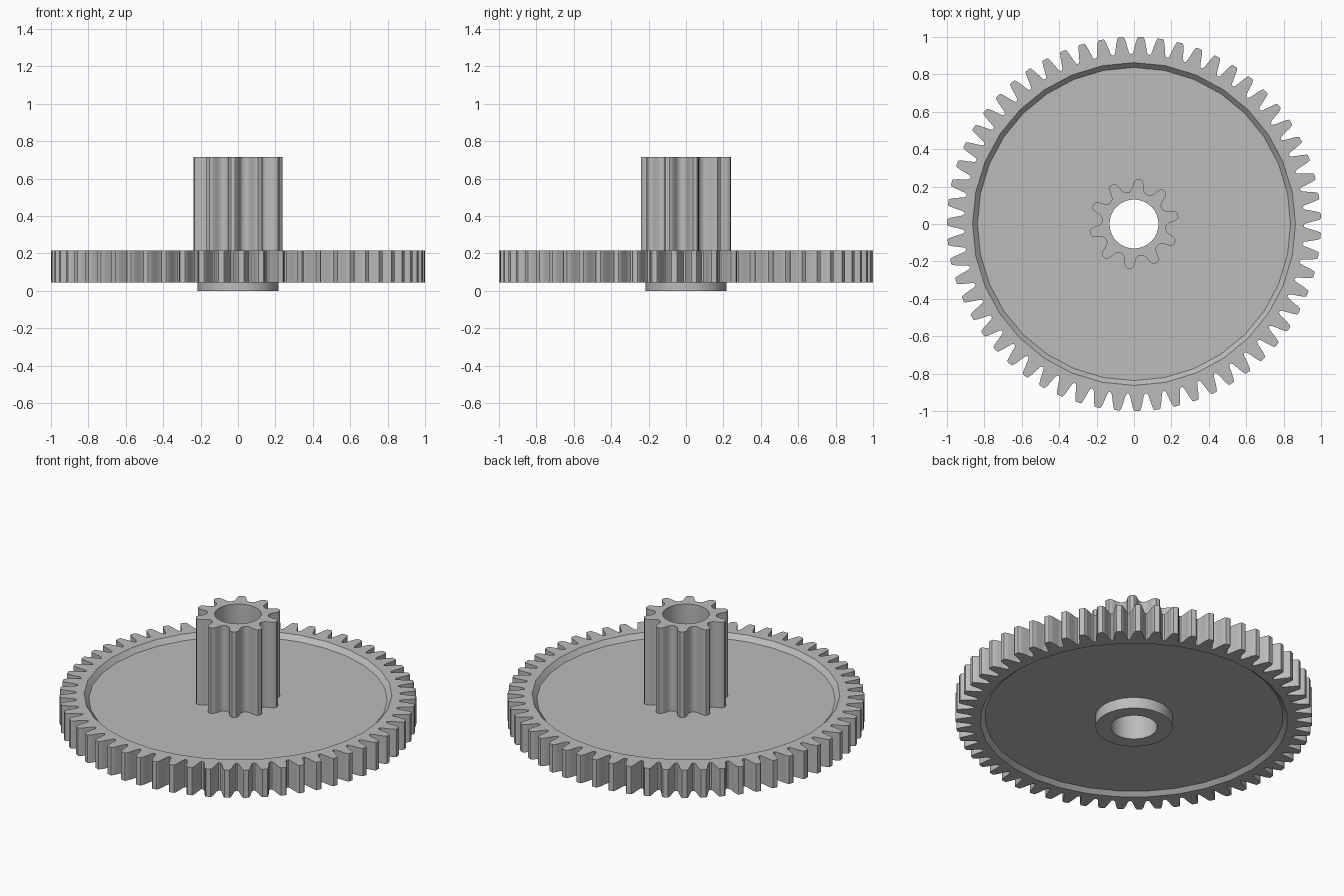
import bpy, bmesh, math

if "Cube" in bpy.data.objects:
    bpy.data.objects.remove(bpy.data.objects["Cube"])

grey = bpy.data.materials.new("light grey plastic")
grey.diffuse_color = (0.5, 0.5, 0.5, 1)
grey.use_nodes = True
grey.node_tree.nodes["Principled BSDF"].inputs["Base Color"].default_value = grey.diffuse_color
SIDES = 32
BORE = 0.131


def circle(r):
    return [(r, math.tau * i / SIDES) for i in range(SIDES)]


def teeth(count, phase, half):
    """Gear outline; half = (radius, part of pitch from tooth centre), root to tip."""
    pitch = math.tau / count
    prof = [(r, -f) for r, f in half] + [(r, f) for r, f in reversed(half)]
    return [(r, math.radians(phase) + (i + f) * pitch)
            for i in range(count) for r, f in prof]


def loop(bm, pts, z):
    vs = [bm.verts.new((r * math.cos(a), r * math.sin(a), z)) for r, a in pts]
    es = [bm.edges.new((vs[i - 1], vs[i])) for i in range(len(vs))]
    return vs, es


def walls(bm, a, b):
    for i in range(len(a)):
        bm.faces.new((a[i - 1], a[i], b[i], b[i - 1]))


def toothed_ring(bm, outline, inner, z0, z1):
    """Toothed wall with flat caps that leave a round opening; returns opening loops."""
    outer, openings = [], []
    for z in (z0, z1):
        ov, oe = loop(bm, outline, z)
        iv, ie = loop(bm, circle(inner), z)
        bmesh.ops.triangle_fill(bm, use_beauty=True, edges=oe + ie,
                                normal=(0, 0, 1))
        outer.append(ov)
        openings.append(iv)
    walls(bm, *outer)
    return openings


def finish(bm, name):
    bmesh.ops.recalc_face_normals(bm, faces=bm.faces)
    me = bpy.data.meshes.new(name)
    bm.to_mesh(me)
    bm.free()
    me.materials.append(grey)
    ob = bpy.data.objects.new(name, me)
    bpy.context.collection.objects.link(ob)
    bpy.ops.object.select_all(action='DESELECT')
    ob.select_set(True)
    bpy.context.view_layer.objects.active = ob
    bpy.ops.object.shade_smooth_by_angle(angle=math.radians(30))


# Large wheel: toothed rim, recessed web on both sides, hub boss below, bore
bm = bmesh.new()
rim = teeth(59, 2.5, [(0.908, 0.45), (0.918, 0.38), (0.945, 0.31),
                      (0.975, 0.24), (0.996, 0.17), (1.0, 0.13)])
low, high = toothed_ring(bm, rim, 0.863, 0.045, 0.217)
section = [(0.837, 0.188), (BORE, 0.188), (BORE, 0.0),
           (0.216, 0.0), (0.216, 0.068), (0.837, 0.068)]
prev = high
for r, z in section:
    ring, _ = loop(bm, circle(r), z)
    walls(bm, prev, ring)
    prev = ring
walls(bm, prev, low)
finish(bm, "large_gear_wheel")

# Tall pinion on top
bm = bmesh.new()
pin = teeth(10, 11.5, [(0.172, 0.46), (0.174, 0.38), (0.184, 0.29), (0.2, 0.235),
                       (0.218, 0.195), (0.233, 0.14), (0.24, 0.075)])
low, high = toothed_ring(bm, pin, BORE, 0.188, 0.717)
walls(bm, low, high)
finish(bm, "pinion")
